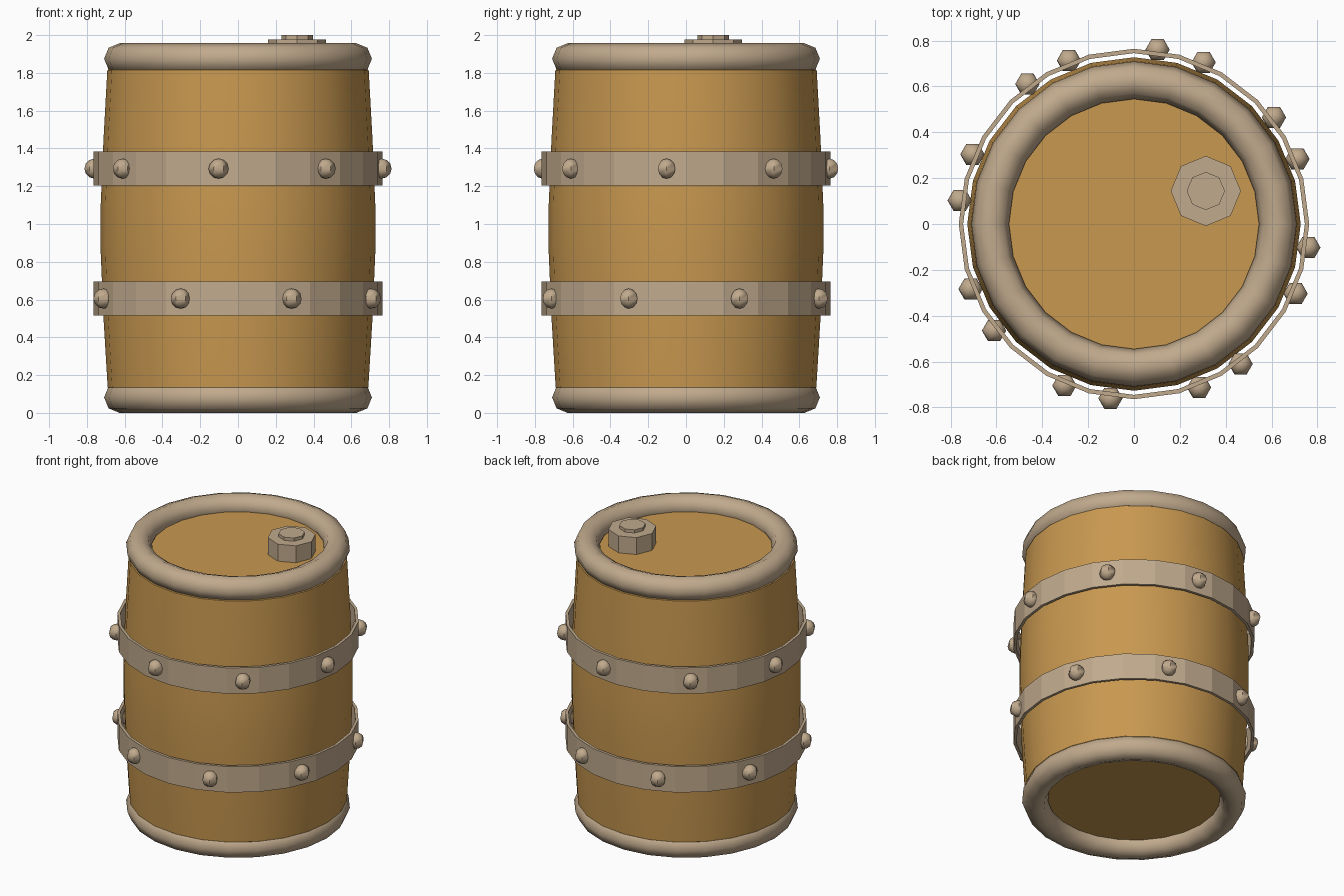
import bpy, bmesh, math
from math import cos, sin, radians, pi

if "Cube" in bpy.data.objects:
    bpy.data.objects.remove(bpy.data.objects["Cube"])


def material(name, rgb):
    m = bpy.data.materials.new(name)
    m.diffuse_color = (*rgb, 1)
    m.use_nodes = True
    m.node_tree.nodes["Principled BSDF"].inputs["Base Color"].default_value = m.diffuse_color
    return m


wood = material("warm_wood", (0.58, 0.315, 0.08))
metal = material("beige_metal", (0.53, 0.40, 0.265))


def lathe(name, profile, sides, mat, at=(0, 0, 0), closed=False, smooth=None):
    """Spin an (r, z) profile round z; points on the axis become poles."""
    bm = bmesh.new()
    rings = []
    for r, z in profile:
        if r < 1e-6:
            rings.append([bm.verts.new((0, 0, z))] * sides)
        else:
            rings.append([bm.verts.new((r * cos(2 * pi * i / sides),
                                        r * sin(2 * pi * i / sides), z))
                          for i in range(sides)])
    pairs = list(zip(rings, rings[1:]))
    if closed:
        pairs.append((rings[-1], rings[0]))
    for a, b in pairs:
        for i in range(sides):
            j = (i + 1) % sides
            quad = list(dict.fromkeys((a[i], a[j], b[j], b[i])))
            bm.faces.new(quad)
    bmesh.ops.recalc_face_normals(bm, faces=bm.faces)
    mesh = bpy.data.meshes.new(name)
    bm.to_mesh(mesh)
    bm.free()
    mesh.materials.append(mat)
    ob = bpy.data.objects.new(name, mesh)
    ob.location = at
    bpy.context.collection.objects.link(ob)
    if smooth:
        bpy.ops.object.select_all(action='DESELECT')
        ob.select_set(True)
        bpy.context.view_layer.objects.active = ob
        bpy.ops.object.shade_smooth_by_angle(angle=radians(smooth))
    return ob


# Bulging wooden body with recessed lid and base
lathe("barrel_body",
      [(0, 0.09), (0.62, 0.09), (0.69, 0.135), (0.712, 0.5), (0.727, 0.85),
       (0.727, 1.1), (0.712, 1.45), (0.692, 1.815), (0.62, 1.86), (0, 1.86)],
      24, wood, smooth=30)

# Rounded rims at both ends
for name, z in (("bottom_rim", 0.082), ("top_rim", 1.875)):
    ring = [(0.627 + 0.082 * cos(k * pi / 4), 0.082 * sin(k * pi / 4))
            for k in range(8)]
    lathe(name, ring, 24, metal, (0, 0, z), closed=True, smooth=60)

# Loose hoops with eight rivets each
for label, z, start in (("lower", 0.605, -23.3), ("upper", 1.293, -7.7)):
    h = 0.09
    lathe(label + "_hoop", [(0.745, -h), (0.764, -h), (0.764, h), (0.745, h)],
          24, metal, (0, 0, z), closed=True)
    for k in range(8):
        a = radians(start + 45 * k)
        ball = [(0.053 * sin(t * pi / 6), -0.053 * cos(t * pi / 6))
                for t in range(7)]
        lathe(f"{label}_rivet_{k + 1}", ball, 6, metal,
              (0.767 * cos(a), 0.767 * sin(a), z), smooth=45)

# Octagonal bung with a small raised cap
lathe("bung", [(0, 1.84), (0.153, 1.84), (0.153, 1.978), (0, 1.978)],
      8, metal, (0.313, 0.144, 0))
lathe("bung_cap", [(0, 1.97), (0.083, 1.97), (0.083, 2.0), (0, 2.0)],
      8, metal, (0.313, 0.144, 0))
